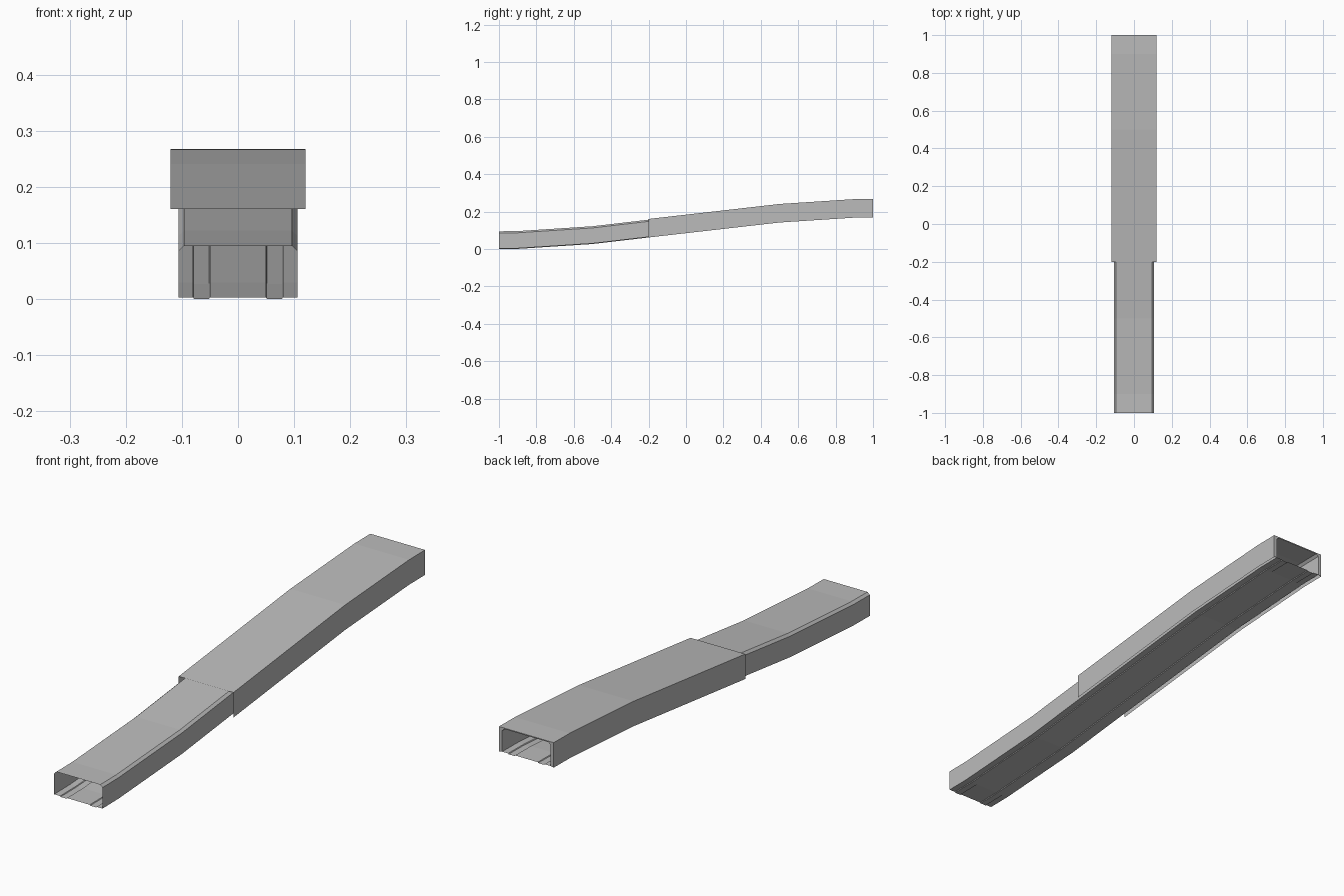
import bpy
import bmesh

cube = bpy.data.objects.get("Cube")
if cube:
    bpy.data.objects.remove(cube)

grey = bpy.data.materials.new("plain grey")
grey.use_nodes = True
colour = (0.5, 0.5, 0.5, 1)
grey.diffuse_color = colour
grey.node_tree.nodes["Principled BSDF"].inputs["Base Color"].default_value = colour

# Gentle S-shaped climb: (y, height)
path = [(-1, 0), (-0.9, 0.001), (-0.5, 0.027), (-0.2, 0.062),
        (0.5, 0.142), (0.9, 0.168), (1, 0.169)]


def mirrored(half):
    """Right half of a section, followed by its mirror image in reverse."""
    return half + [(-x, z) for x, z in reversed(half)]


def finish(bm, name):
    mesh = bpy.data.meshes.new(name)
    bm.to_mesh(mesh)
    bm.free()
    mesh.materials.append(grey)
    obj = bpy.data.objects.new(name, mesh)
    bpy.context.collection.objects.link(obj)
    return obj


def sweep(name, section, stations, closed):
    """Carry a thin section along the path, leaving both ends open."""
    bm = bmesh.new()
    rings = [[bm.verts.new((x, y, z + rise)) for x, z in section]
             for y, rise in stations]
    count = len(section)
    for near, far in zip(rings, rings[1:]):
        for i in range(count if closed else count - 1):
            j = (i + 1) % count
            bm.faces.new((near[i], near[j], far[j], far[i]))
    return finish(bm, name)


# Inner duct with chamfered roof corners and two shallow floor channels
floor_half = [(0.05, 0.003), (0.052, 0), (0.078, 0), (0.08, 0.003)]
wall_half = [(0.106, 0.003), (0.106, 0.086), (0.096, 0.095)]
sweep("inner_duct", mirrored(floor_half + wall_half), path, True)

# Outer sleeve: roof and side walls only
sleeve_half = [(0.12, 0), (0.12, 0.099)]
sleeve = mirrored(sleeve_half)
sweep("outer_sleeve", sleeve, [p for p in path if p[0] >= -0.2], False)

# Arched rim closing the gap between sleeve and duct at the back
y, rise = path[-1]
bm = bmesh.new()
arch = sleeve + list(reversed(mirrored(wall_half)))
rim = bm.faces.new([bm.verts.new((x, y, z + rise)) for x, z in arch])
rim.normal_update()
if rim.normal.y < 0:
    rim.normal_flip()
finish(bm, "back_rim")
